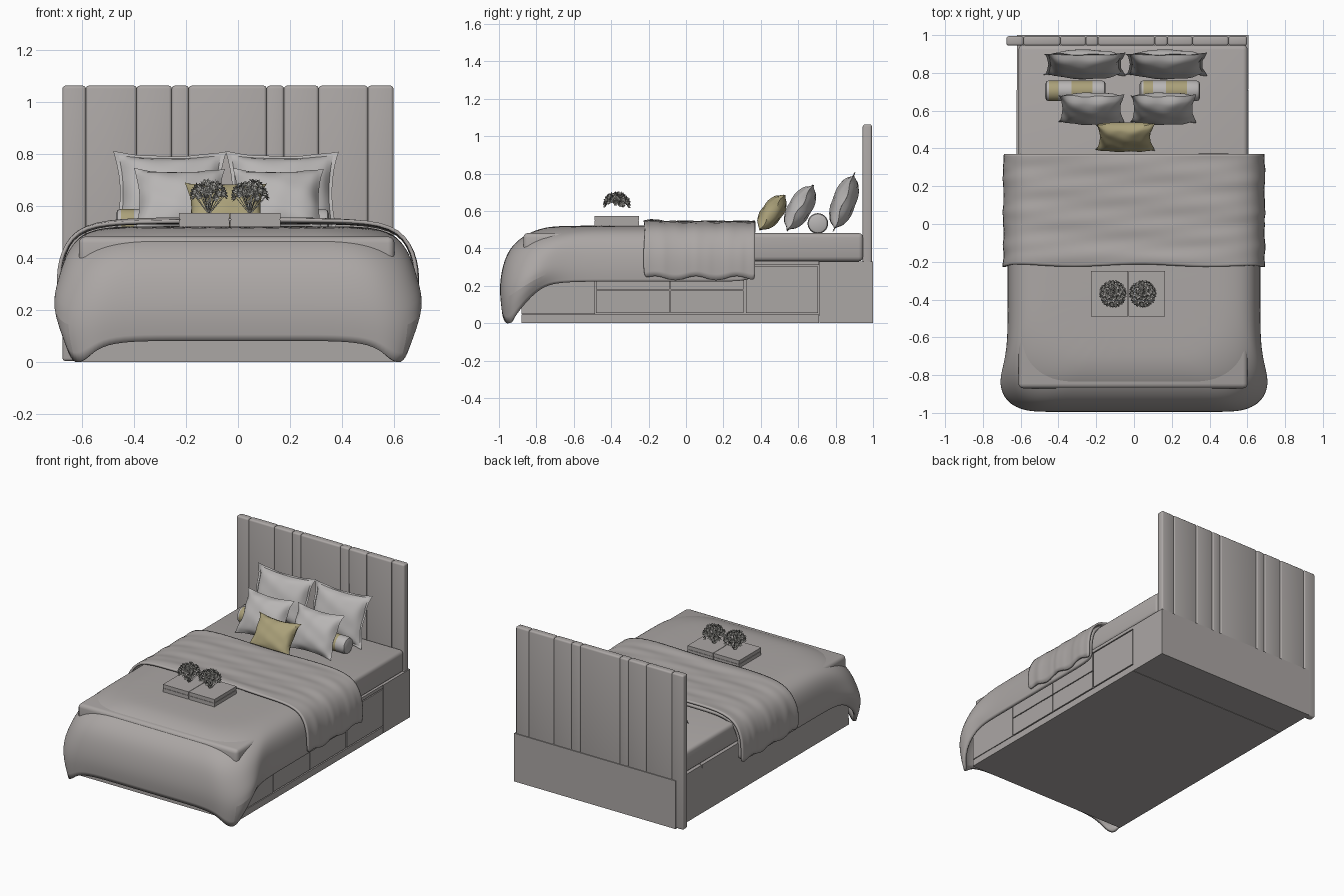
import bpy, bmesh, math, random
from mathutils import Vector, Matrix

if "Cube" in bpy.data.objects:
    bpy.data.objects.remove(bpy.data.objects["Cube"])

random.seed(4)


def material(name, rgb):
    m = bpy.data.materials.new(name)
    m.diffuse_color = (*rgb, 1)
    m.use_nodes = True
    m.node_tree.nodes["Principled BSDF"].inputs["Base Color"].default_value = m.diffuse_color
    return m


GREY = material("warm_grey", (0.41, 0.385, 0.375))
LINEN = material("pale_linen", (0.48, 0.465, 0.46))
TAN = material("olive_tan", (0.40, 0.35, 0.19))
PETAL = material("petal_grey", (0.36, 0.355, 0.33))


def finish(name, bm, mats, smooth=True, upward=False):
    if upward:  # open cloth: make normals face up and out
        bmesh.ops.recalc_face_normals(bm, faces=bm.faces)
        if sum(f.normal.z * f.calc_area() for f in bm.faces) < 0:
            bmesh.ops.reverse_faces(bm, faces=bm.faces)
    me = bpy.data.meshes.new(name)
    bm.to_mesh(me)
    bm.free()
    for m in mats:
        me.materials.append(m)
    if smooth:
        me.shade_smooth()
        me.set_sharp_from_angle(angle=math.radians(40))
    ob = bpy.data.objects.new(name, me)
    bpy.context.collection.objects.link(ob)
    return ob


def box(name, x, y, z, mat=GREY, bevel=0.0, seg=1):
    bm = bmesh.new()
    bmesh.ops.create_cube(bm, size=1)
    for v in bm.verts:
        v.co = Vector([(a + b) / 2 + c * (b - a) for (a, b), c in zip((x, y, z), v.co)])
    if bevel:
        bmesh.ops.bevel(bm, geom=bm.edges[:], offset=bevel, segments=seg, profile=0.5, affect='EDGES')
    return finish(name, bm, [mat], bevel > 0)


def modify(ob, thickness, levels):
    if levels:
        s = ob.modifiers.new("smooth", 'SUBSURF')
        s.levels = s.render_levels = levels
    if thickness:
        s = ob.modifiers.new("thick", 'SOLIDIFY')
        s.thickness, s.offset = thickness, -1


# Bed base: plinth, carcass, rear block, drawer fronts on the right side
box("plinth", (-0.62, 0.605), (-0.88, 0.71), (0, 0.045))
box("carcass", (-0.62, 0.594), (-0.875, 0.72), (0.04, 0.33))
box("rear_block", (-0.62, 0.605), (0.713, 1.0), (0, 0.33))
box("top_rail", (-0.622, 0.605), (-0.88, 0.71), (0.31, 0.332))
box("front_side_panel", (0.59, 0.605), (-0.88, -0.487), (0.05, 0.305))
box("side_door", (0.59, 0.605), (0.32, 0.706), (0.053, 0.303))
for i, y0 in enumerate((-0.48, -0.083)):
    for j, z0 in enumerate((0.053, 0.18)):
        box(f"drawer_{i}_{j}", (0.59, 0.605), (y0, y0 + 0.391), (z0, z0 + 0.121))

# Headboard: padded vertical channels of uneven width
edges = (-0.675, -0.585, -0.39, -0.255, -0.19, 0.11, 0.177, 0.31, 0.50, 0.598)
for i, (a, b) in enumerate(zip(edges, edges[1:])):
    box(f"headboard_channel_{i}", (a, b), (0.945, 0.994), (0.003, 1.062), GREY, 0.011, 3)

# Mattress
box("mattress", (-0.612, 0.602), (-0.87, 0.948), (0.33, 0.482), GREY, 0.025, 3)

# Duvet: rows of (side x, side z, front y, front z, corner radius, flare, corner dip)
rows = [(0.40, .522, -0.66, .522, .20, 0, 0), (0.50, .518, -0.75, .513, .22, 0, 0),
        (0.575, .502, -0.83, .488, .23, 0, 0), (0.625, .47, -0.90, .445, .22, .005, 0),
        (0.655, .415, -0.955, .38, .20, .015, .01), (0.667, .345, -0.985, .29, .18, .03, .03),
        (0.67, .275, -0.999, .18, .16, .055, .06), (0.665, .222, -0.985, .08, .14, .01, .125)]
# stations: (kind, parameter, front blend, flare weight, dip weight)
half = [("side", s, b, g, 0) for s, b, g in ((0, 0, 0), (.2, 0, 0), (.4, 0, 0), (.6, 0, 0),
                                             (.75, 0, 0), (.85, .03, .1), (.93, .15, .5))]
half += [("corner", 0, .42, 1, .3), ("corner", 25, .6, 1, .7), ("corner", 48, .8, .95, 1),
         ("corner", 70, .93, .6, .6), ("corner", 90, 1, .2, .15)]
half += [("front", f, 1, 0, 0) for f in (.8, .4)]


def duvet_point(row, st):
    X, zs, Y, zf, R, flare, dip = row
    kind, p, b, g, d = st
    if kind == "side":
        x, y = X, 0.36 + p * (Y + R - 0.36)
    elif kind == "corner":
        a = math.radians(p)
        x, y = X - R + R * math.cos(a), Y + R - R * math.sin(a)
    else:
        x, y = (X - R) * p, Y
    return Vector((x + flare * g, y, zs + (zf - zs) * b - dip * d))


bm = bmesh.new()
grid = []
for r in rows:
    pts = [duvet_point(r, s) for s in half]
    pts += [duvet_point(r, ("front", 0, 1, 0, 0))]
    pts += [Vector((-p.x, p.y, p.z)) for p in reversed(pts[:-1])]
    grid.append([bm.verts.new(p) for p in pts])
for a, b in zip(grid, grid[1:]):
    for j in range(len(a) - 1):
        bm.faces.new((a[j], a[j + 1], b[j + 1], b[j]))
bm.faces.new(grid[0])
modify(finish("duvet", bm, [GREY], upward=True), 0.02, 2)

# Throw blanket: draped cross-section swept along y with soft wrinkles
section = [(0.688, .24), (0.69, .30), (0.688, .36), (0.675, .42), (0.645, .48), (0.59, .52),
           (0.50, .54), (0.38, .545), (0.25, .546), (0.12, .546)]
section = section + [(0, .546)] + [(-x, z) for x, z in reversed(section)]
bm = bmesh.new()
grid = []
NY = 24
for i in range(NY + 1):
    t = i / NY
    line = []
    for x, z in section:
        drop = max(0, (0.54 - z) / 0.3)
        w = 0.004 * math.sin(23 * t + 5 * x) + 0.003 * math.sin(41 * t - 9 * x + 1)
        lip = 0.008 * math.exp(-(t * 14 - 1) ** 2)
        out = (w * (1.2 if drop > .3 else .3) + lip) * min(1, drop * 2)
        y = -0.22 + 0.59 * t + (0.008 * math.sin(9 * x + 14 * z) if t < 0.1 else 0)
        zz = z + (w * .7 + lip) * (1 - min(1, drop)) + drop ** 3 * 0.012 * math.sin(17 * t)
        line.append(bm.verts.new((x + math.copysign(out, x), y, zz)))
    grid.append(line)
for a, b in zip(grid, grid[1:]):
    for j in range(len(a) - 1):
        bm.faces.new((a[j], a[j + 1], b[j + 1], b[j]))
modify(finish("throw_blanket", bm, [GREY], upward=True), 0.014, 1)


# Pillows: puffed grids with pinched sides and an optional flat flange
def pillow(name, centre, w, h, thick, tilt, mat, flange=0.0, pinch=0.12, n=24):
    bm = bmesh.new()
    for side in (-1, 1):
        g = []
        for i in range(n + 1):
            for j in range(n + 1):
                u, v = 2 * i / n - 1, 2 * j / n - 1
                fu, fv = min(1, abs(u) / (1 - flange)), min(1, abs(v) / (1 - flange))
                puff = ((1 - fu ** 2) * (1 - fv ** 2)) ** 0.45
                puff *= 1 + 0.06 * math.sin(7 * u + 3 * v) * math.sin(5 * v - 2 * u)
                wave = 0.006 * math.sin(8 * u) * math.sin(7 * v) * (1 - puff)
                g.append(bm.verts.new((w * u * (1 - pinch * (1 - v * v) * u * u),
                                       side * thick * puff + wave,
                                       h * v * (1 - pinch * (1 - u * u) * v * v))))
        for i in range(n):
            for j in range(n):
                k = i * (n + 1) + j
                bm.faces.new((g[k], g[k + 1], g[k + n + 2], g[k + n + 1]))
    bmesh.ops.remove_doubles(bm, verts=bm.verts, dist=0.0005)
    bmesh.ops.recalc_face_normals(bm, faces=bm.faces)
    bmesh.ops.transform(bm, verts=bm.verts, matrix=Matrix.Translation(centre) @
                        Matrix.Rotation(-math.radians(tilt), 4, 'X'))
    finish(name, bm, [mat])


for side, xb, xm in (("left", -0.262, -0.225), ("right", 0.17, 0.155)):
    pillow(f"back_pillow_{side}", (xb, 0.845, 0.648), 0.218, 0.172, 0.062, 20, LINEN, 0.12)
    pillow(f"middle_pillow_{side}", (xm, 0.61, 0.617), 0.175, 0.146, 0.062, 30, LINEN, 0.06)
pillow("front_cushion", (-0.047, 0.46, 0.592), 0.158, 0.118, 0.055, 36, TAN, 0, 0.16)

# Bolsters: lathed rolls with tan bands
prof = [(0, 0), (.035, 0), (.05, .006), (.055, .02), (.055, .07), (.055, .14), (.055, .18),
        (.055, .25), (.055, .30), (.05, .314), (.035, .32), (0, .32)]
for side, x0 in (("left", -0.47), ("right", 0.03)):
    bm = bmesh.new()
    vs = [bm.verts.new((x0 + x, 0.705, 0.533 + r)) for r, x in prof]
    es = [bm.edges.new(p) for p in zip(vs, vs[1:])]
    bmesh.ops.spin(bm, geom=vs + es, cent=(0, 0.705, 0.533), axis=(1, 0, 0),
                   angle=math.tau, steps=28)
    bmesh.ops.remove_doubles(bm, verts=bm.verts, dist=0.0003)
    bmesh.ops.recalc_face_normals(bm, faces=bm.faces)
    for f in bm.faces:
        x = f.calc_center_median().x - x0
        f.material_index = 1 if 0.15 < x < 0.26 or 0.02 < x < 0.07 else 0
    finish(f"bolster_{side}", bm, [LINEN, TAN])

# Two stacks of boxes with posies of flowers on top
for side, x0, fx in (("left", -0.227, -0.112), ("right", -0.03, 0.046)):
    box(f"lower_box_{side}", (x0, x0 + 0.194), (-0.49, -0.25), (0.52, 0.546))
    box(f"box_gap_{side}", (x0 + .003, x0 + 0.191), (-0.487, -0.253), (0.54, 0.552))
    box(f"upper_box_{side}", (x0, x0 + 0.194), (-0.49, -0.25), (0.549, 0.572))
    bm = bmesh.new()
    root = Vector((fx, -0.37, 0.572))
    for k in range(46):
        zc = 1 - (k + 0.5) / 46 * 0.95
        a = k * 2.39996
        rr = math.sqrt(1 - zc * zc)
        d = Vector((rr * math.cos(a), rr * math.sin(a), zc))
        c = root + Vector((d.x * .064, d.y * .064, .058 + d.z * .06 + random.uniform(-.008, .008)))
        q = d.to_track_quat('Z', 'Y').to_matrix()
        for p in range(6):  # cupped petals
            m = q @ Matrix.Rotation(p * math.tau / 6 + a, 3, 'Z')
            pts = [(0, 0, -.004), (.009, -.006, .003), (.016, 0, .01), (.009, .006, .003)]
            bm.faces.new([bm.verts.new(c + m @ Vector(t)) for t in pts])
        if k % 2 == 0:  # stem
            s = Vector((.0015, 0, 0))
            foot = root + d * 0.006
            bm.faces.new([bm.verts.new(t) for t in (foot - s, foot + s, c + s, c - s)])
    finish(f"posy_{side}", bm, [PETAL], False)
